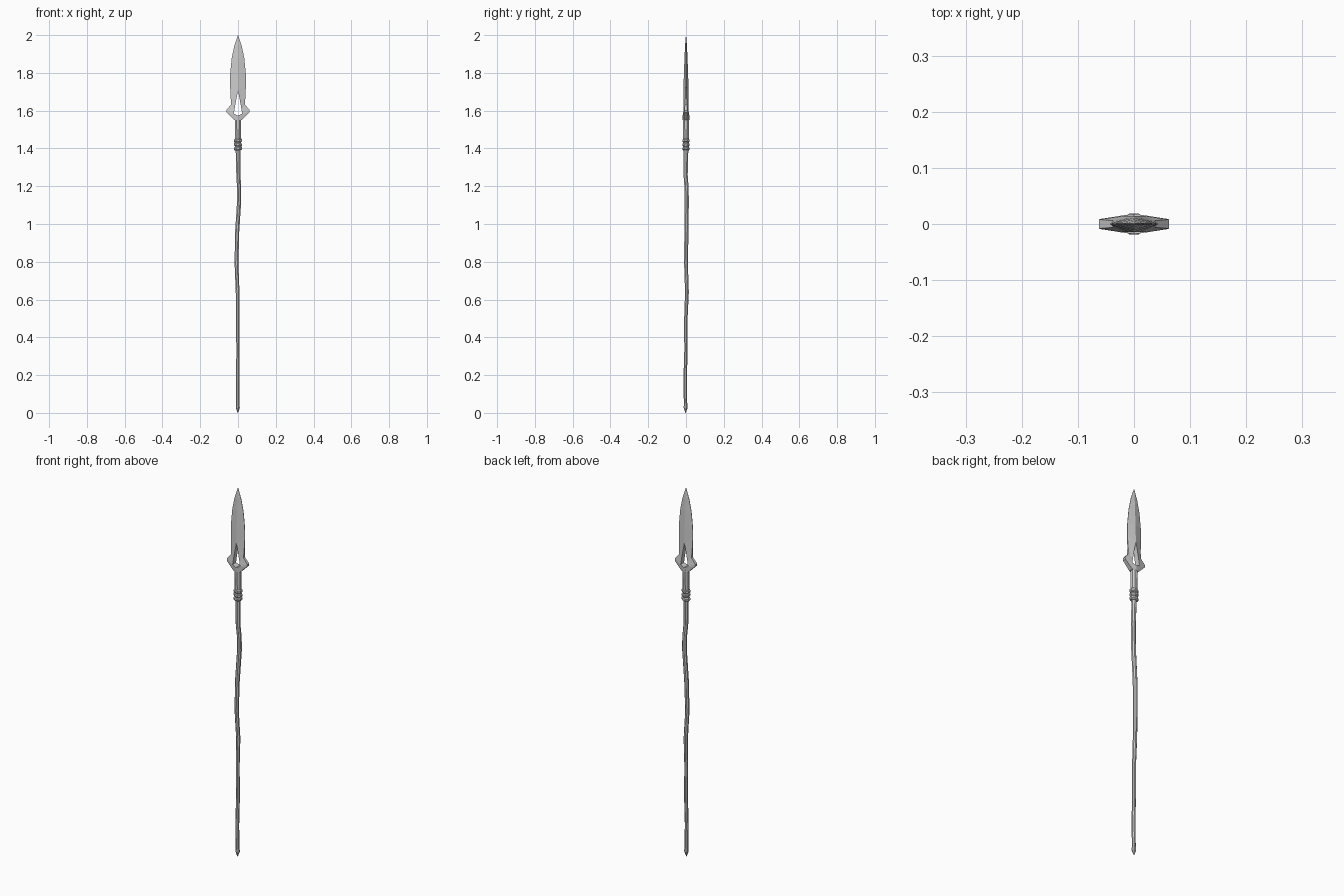
import bpy, bmesh, math


def make_object(name, bm):
    bmesh.ops.remove_doubles(bm, verts=bm.verts, dist=0.00005)
    bmesh.ops.recalc_face_normals(bm, faces=bm.faces)
    me = bpy.data.meshes.new(name)
    bm.to_mesh(me)
    bm.free()
    ob = bpy.data.objects.new(name, me)
    bpy.context.collection.objects.link(ob)
    return ob


def tube(name, stations, sides=8, sy=1.0, tilt=0.0):
    """Skin rings (x, y, z, radius) with a faceted tube and cap the ends."""
    bm = bmesh.new()
    rings = []
    for x, y, z, r in stations:
        ring = []
        for i in range(sides):
            a = 2 * math.pi * (i + 0.5) / sides
            dx = r * math.cos(a) / math.cos(math.pi / sides)
            dy = r * sy * math.sin(a) / math.cos(math.pi / sides)
            ring.append(bm.verts.new((x + dx, y + dy, z + tilt * dx)))
        rings.append(ring)
    for a, b in zip(rings, rings[1:]):
        for i in range(sides):
            j = (i + 1) % sides
            bm.faces.new((a[i], a[j], b[j], b[i]))
    bm.faces.new(rings[0][::-1])
    bm.faces.new(rings[-1])
    return make_object(name, bm)


# Crooked wooden shaft
tube("shaft", [
    (-0.001, -0.002, 0.035, 0.009), (-0.001, -0.005, 0.17, 0.009),
    (0.000, 0.000, 0.33, 0.009), (-0.001, -0.001, 0.49, 0.009),
    (-0.002, 0.005, 0.64, 0.010), (-0.008, 0.000, 0.79, 0.010),
    (-0.005, 0.002, 0.95, 0.011), (0.006, 0.004, 1.12, 0.011),
    (0.006, 0.003, 1.19, 0.011), (0.002, -0.002, 1.26, 0.011),
    (0.000, 0.000, 1.38, 0.012), (0.000, 0.000, 1.42, 0.012)])

# Pointed butt cap
tube("butt_cap", [(-0.001, -0.002, 0.0, 0.001), (-0.001, -0.002, 0.027, 0.0105),
                  (-0.001, -0.002, 0.045, 0.0095)])

# Socket and the wrapped bindings below it
tube("socket", [(0, 0, 1.395, 0.015), (0, 0, 1.56, 0.0165)])
for k, t in enumerate((0.08, -0.10, 0.06)):
    z = 1.399 + 0.021 * k
    tube(f"binding_{k + 1}", [(0, 0, z - 0.009, 0.017), (0, 0, z - 0.004, 0.0215),
                              (0, 0, z + 0.005, 0.0215), (0, 0, z + 0.010, 0.017)],
         sy=0.86, tilt=t)

# Blade half: inner x, z, half thickness, then outer x, z, half thickness
rows = [
    (0.000, 1.550, 0.018, 0.019, 1.550, 0.012),
    (0.000, 1.574, 0.018, 0.060, 1.590, 0.009),
    (0.022, 1.583, 0.015, 0.062, 1.602, 0.008),
    (0.019, 1.605, 0.014, 0.037, 1.632, 0.006),
    (0.010, 1.655, 0.014, 0.039, 1.675, 0.003),
    (0.000, 1.705, 0.014, 0.042, 1.735, 0.001),
    (0.000, 1.800, 0.011, 0.041, 1.800, 0.001),
    (0.000, 1.880, 0.008, 0.033, 1.880, 0.001),
    (0.000, 1.945, 0.005, 0.019, 1.945, 0.001),
    (0.000, 2.000, 0.0006, 0.001, 1.999, 0.0005)]
bm = bmesh.new()
grid = []
for xi, zi, yi, xo, zo, yo in rows:
    grid.append([bm.verts.new(c) for c in ((xi, -yi, zi), (xo, -yo, zo),
                                           (xo, yo, zo), (xi, yi, zi))])
for n, (a, b) in enumerate(zip(grid, grid[1:])):
    for i in range(3):
        bm.faces.new((a[i], a[i + 1], b[i + 1], b[i]))
    if 1 <= n <= 4:                      # walls of the triangular opening
        bm.faces.new((a[3], a[0], b[0], b[3]))
bm.faces.new(grid[0][::-1])
bm.faces.new(grid[-1])
blade = make_object("blade", bm)
mirror = blade.modifiers.new("mirror", 'MIRROR')
mirror.use_axis = (True, False, False)
mirror.merge_threshold = 0.0002
